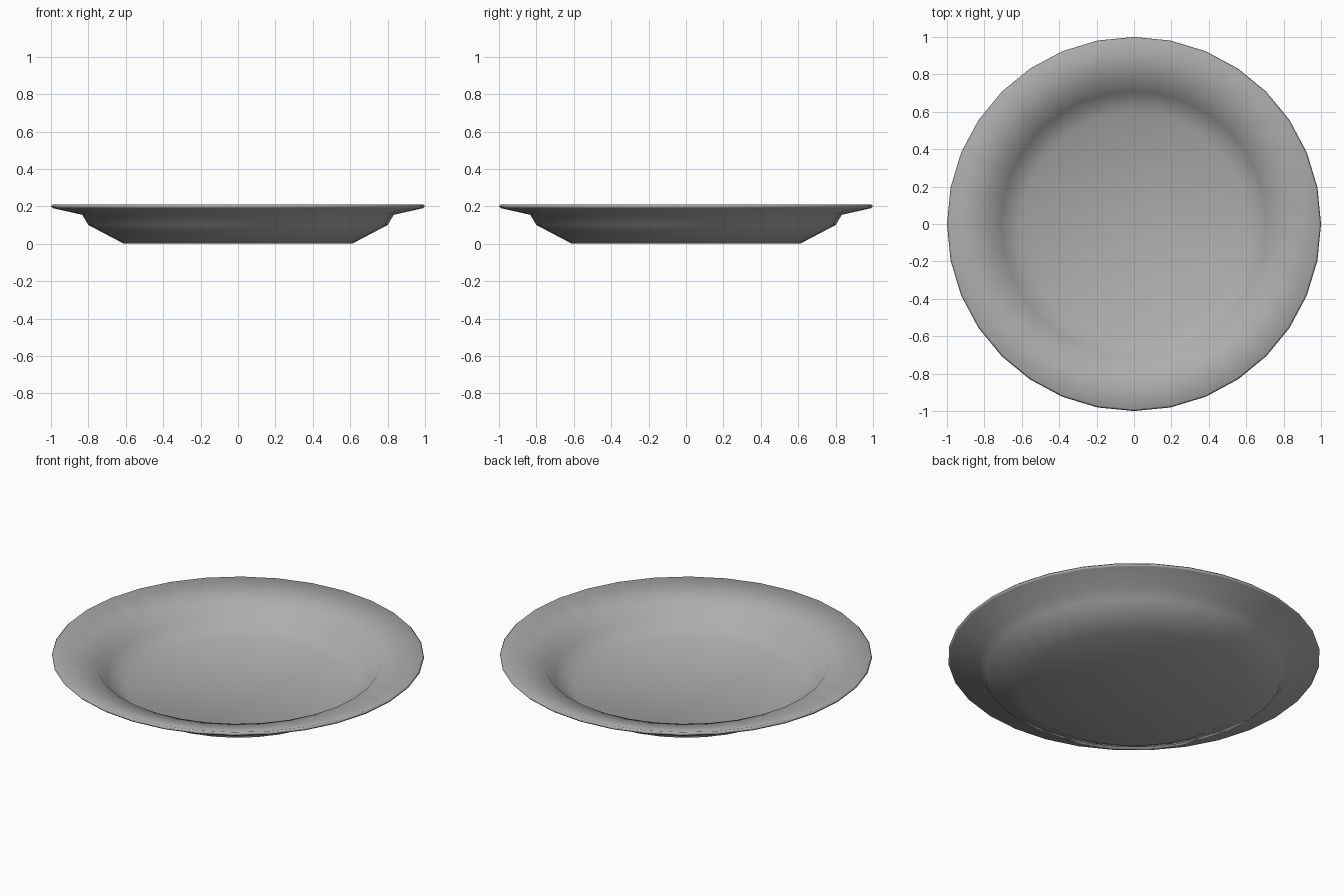
import bpy, bmesh, math

if "Cube" in bpy.data.objects:
    bpy.data.objects.remove(bpy.data.objects["Cube"])

SIDES = 32

# Cross-section (radius, z): underside outwards, round the lip, back across the inside
profile = [(0, 0), (0.61, 0), (0.80, 0.10), (0.833, 0.155),
           (0.99, 0.19), (1.0, 0.20), (0.99, 0.21),
           (0.76, 0.152), (0.71, 0.09), (0.60, 0.025), (0, 0.02)]

# Plate: spin the section about z
bm = bmesh.new()
verts = [bm.verts.new((r, 0, z)) for r, z in profile]
edges = [bm.edges.new(pair) for pair in zip(verts, verts[1:])]
bmesh.ops.spin(bm, geom=verts + edges, cent=(0, 0, 0), axis=(0, 0, 1),
               angle=math.tau, steps=SIDES, use_duplicate=False)
bmesh.ops.remove_doubles(bm, verts=bm.verts, dist=1e-4)
bmesh.ops.recalc_face_normals(bm, faces=bm.faces)

# Smooth shading all over
for face in bm.faces:
    face.smooth = True

mesh = bpy.data.meshes.new("plate")
bm.to_mesh(mesh)
bm.free()
plate = bpy.data.objects.new("plate", mesh)
bpy.context.collection.objects.link(plate)

# Mid-grey glaze
glaze = bpy.data.materials.new("grey_glaze")
glaze.diffuse_color = (0.42, 0.42, 0.42, 1)
glaze.use_nodes = True
glaze.node_tree.nodes["Principled BSDF"].inputs["Base Color"].default_value = glaze.diffuse_color
mesh.materials.append(glaze)
